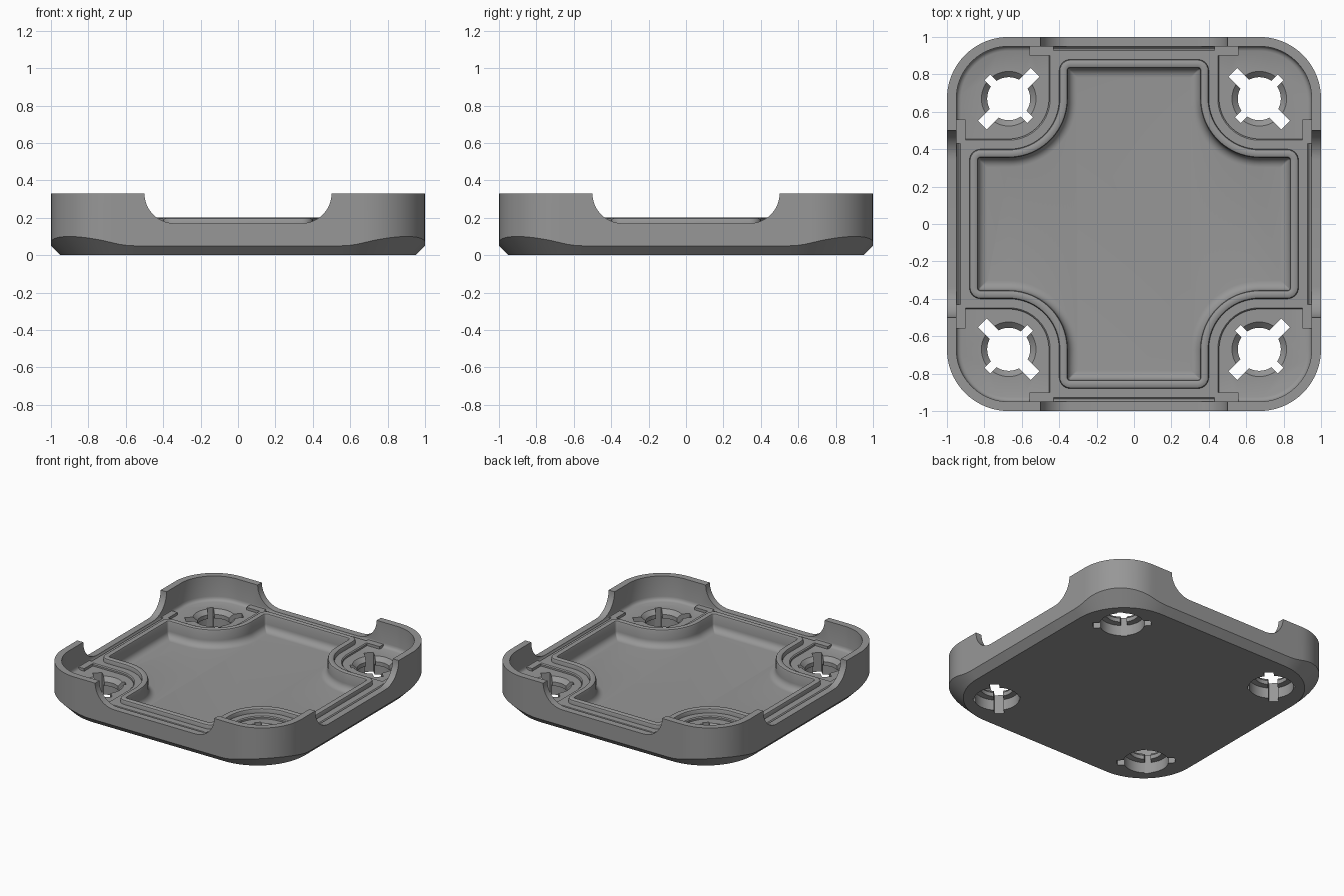
import bpy, bmesh, math
from mathutils import Matrix

if "Cube" in bpy.data.objects:
    bpy.data.objects.remove(bpy.data.objects["Cube"])

grey = bpy.data.materials.new("plain grey")
grey.diffuse_color = (0.31, 0.31, 0.31, 1)
grey.use_nodes = True
grey.node_tree.nodes["Principled BSDF"].inputs["Base Color"].default_value = grey.diffuse_color
C = 0.67          # corner centre, shared by wall arcs, holes and ridge arcs


def arc(cx, cy, r, a0, a1, n):
    return [(cx + r * math.cos(math.radians(a0 + (a1 - a0) * i / n)),
             cy + r * math.sin(math.radians(a0 + (a1 - a0) * i / n))) for i in range(n + 1)]


def four(quarter):
    """Repeat a quarter outline around z."""
    out = []
    for _ in range(4):
        out += quarter
        quarter = [(-y, x) for x, y in quarter]
    return out


def rounded_square(d):
    h = 1 - d
    ys = (0.55, 0.59, 0.63)
    return four([(h, y) for y in ys] + arc(C, C, 0.33 - d, 0, 90, 20) + [(y, h) for y in reversed(ys)])


def cross(d, r=None):
    """Cross outline with scooped corners, inset by d."""
    a, b = 0.88 - d, 0.40 - d
    r = max(0.06 - d, 0.006) if r is None else r
    return four(arc(a - r, b - r, r, 0, 90, 6) + arc(C, C, C - b, -90, -180, 20)
                + arc(b - r, a - r, r, 0, 90, 6))


def at(outline, z):
    return [(x, y, z) for x, y in outline]


def loft(name, rings, bottom=True, top=True):
    bm = bmesh.new()
    vs = [[bm.verts.new(p) for p in ring] for ring in rings]
    n = len(vs[0])
    for lo, hi in zip(vs, vs[1:]):
        for i in range(n):
            j = (i + 1) % n
            bm.faces.new((lo[i], lo[j], hi[j], hi[i]))
    if bottom:
        bm.faces.new(vs[0][::-1])
    if top:
        bm.faces.new(vs[-1])
    if bottom and top:
        bmesh.ops.recalc_face_normals(bm, faces=bm.faces)
    me = bpy.data.meshes.new(name)
    bm.to_mesh(me)
    bm.free()
    ob = bpy.data.objects.new(name, me)
    bpy.context.collection.objects.link(ob)
    me.materials.append(grey)
    return ob


def box(name, x0, x1, y0, y1, z0, z1):
    base = [(x0, y0), (x1, y0), (x1, y1), (x0, y1)]
    return loft(name, [at(base, z0), at(base, z1)])


def cut(ob, cutter):
    mod = ob.modifiers.new("cut", 'BOOLEAN')
    mod.operation = 'DIFFERENCE'
    mod.solver = 'EXACT'
    mod.object = cutter
    dg = bpy.context.evaluated_depsgraph_get()
    me = bpy.data.meshes.new_from_object(ob.evaluated_get(dg))
    ob.modifiers.clear()
    ob.data = me
    bpy.data.objects.remove(cutter)


# Tray body: chamfered base, outer wall, rim, inner wall with fillet, floor
def chamfer(p):
    """Nearest point on the base outline and its distance."""
    x, y = abs(p[0]), abs(p[1])
    if x >= 0.55 and y >= 0.55:
        v = math.hypot(x - 0.55, y - 0.55)
        qx, qy = 0.55 + (x - 0.55) * 0.40 / v, 0.55 + (y - 0.55) * 0.40 / v
    else:
        qx, qy = min(x, 0.95), min(y, 0.95)
    dist = math.hypot(x - qx, y - qy)
    return (math.copysign(qx, p[0]), math.copysign(qy, p[1]), 0), (p[0], p[1], dist)


outer = rounded_square(0)
pairs = [chamfer(p) for p in outer]
FLOOR = 0.145
rings = [[p[0] for p in pairs], [p[1] for p in pairs], at(outer, 0.33)]
for d, z in ((0.05, 0.33), (0.05, 0.175), (0.053, 0.16), (0.061, 0.15), (0.075, FLOOR)):
    rings.append(at(rounded_square(d), z))
body = loft("tray_body", rings)

# Opening for the sunken middle
cut(body, loft("pool_cutter", [at(cross(0.04), 0.06), at(cross(0.04), 0.4)]))

# Rounded notches through the four walls
prof = [(0.5, 0.4)] + arc(0.34, 0.33, 0.16, 0, -90, 12)
prof += [(-x, z) for x, z in reversed(prof)]
cut(body, loft("notch_cutter_y", [[(x, y, z) for x, z in prof] for y in (-1.2, 1.2)]))
cut(body, loft("notch_cutter_x", [[(x, y, z) for y, z in prof] for x in (-1.2, 1.2)]))

# Bayonet holes in the corners: stepped bore plus wide and narrow slots
bore = ((0.155, -0.05), (0.155, 0.08), (0.115, 0.085), (0.115, 0.115), (0.147, 0.146), (0.147, 0.25))
for sx in (-1, 1):
    for sy in (-1, 1):
        place = Matrix.Translation((sx * C, sy * C, 0))
        cutters = [loft("bore_cutter", [at(arc(0, 0, r, 0, 352.5, 47), z) for r, z in bore])]
        turn = Matrix.Rotation(math.radians(-45 * sx * sy), 4, 'Z')
        for long, wide, rot in ((0.2, 0.033, turn), (0.162, 0.022, turn @ Matrix.Rotation(math.pi / 2, 4, 'Z'))):
            slot = box("slot_cutter", -long, long, -wide, wide, -0.06, 0.26)
            slot.data.transform(rot)
            cutters.append(slot)
        for c in cutters:
            c.data.transform(place)
            cut(body, c)

# Raised deck around the ridge
deck = loft("deck", [at(cross(-0.055, 0.02), 0.13), at(cross(-0.055, 0.02), 0.158),
                     at(cross(-0.048, 0.02), 0.165), at(cross(0.02), 0.165)], False, False)

# Small ledges beside the ends of each notch
wings = []
for k in range(4):
    for s in (-1, 1):
        w = box("notch_ledge", 0.90, 0.955, min(s * 0.43, s * 0.56), max(s * 0.43, s * 0.56), 0.13, 0.165)
        w.data.transform(Matrix.Rotation(k * math.pi / 2, 4, 'Z'))
        wings.append(w)

# Rounded ridge flowing down into the sunken floor
ridge_profile = [(0, 0.15), (0, 0.185), (0.004, 0.195), (0.014, 0.2), (0.034, 0.2), (0.042, 0.196), (0.046, 0.187)]
ridge_profile += [(0.046 + 0.05 * (1 - math.cos(t)), 0.12 - 0.05 * math.sin(t))
                  for t in [math.pi / 2 * i / 7 for i in range(8)]]
ridge = loft("ridge_and_sunken_floor", [at(cross(d), z) for d, z in ridge_profile], False, True)

# Smooth curved surfaces, keep edges crisp
bpy.ops.object.select_all(action='DESELECT')
for ob in [body, deck, ridge] + wings:
    ob.select_set(True)
    bpy.context.view_layer.objects.active = ob
bpy.ops.object.shade_smooth_by_angle(angle=math.radians(32))
